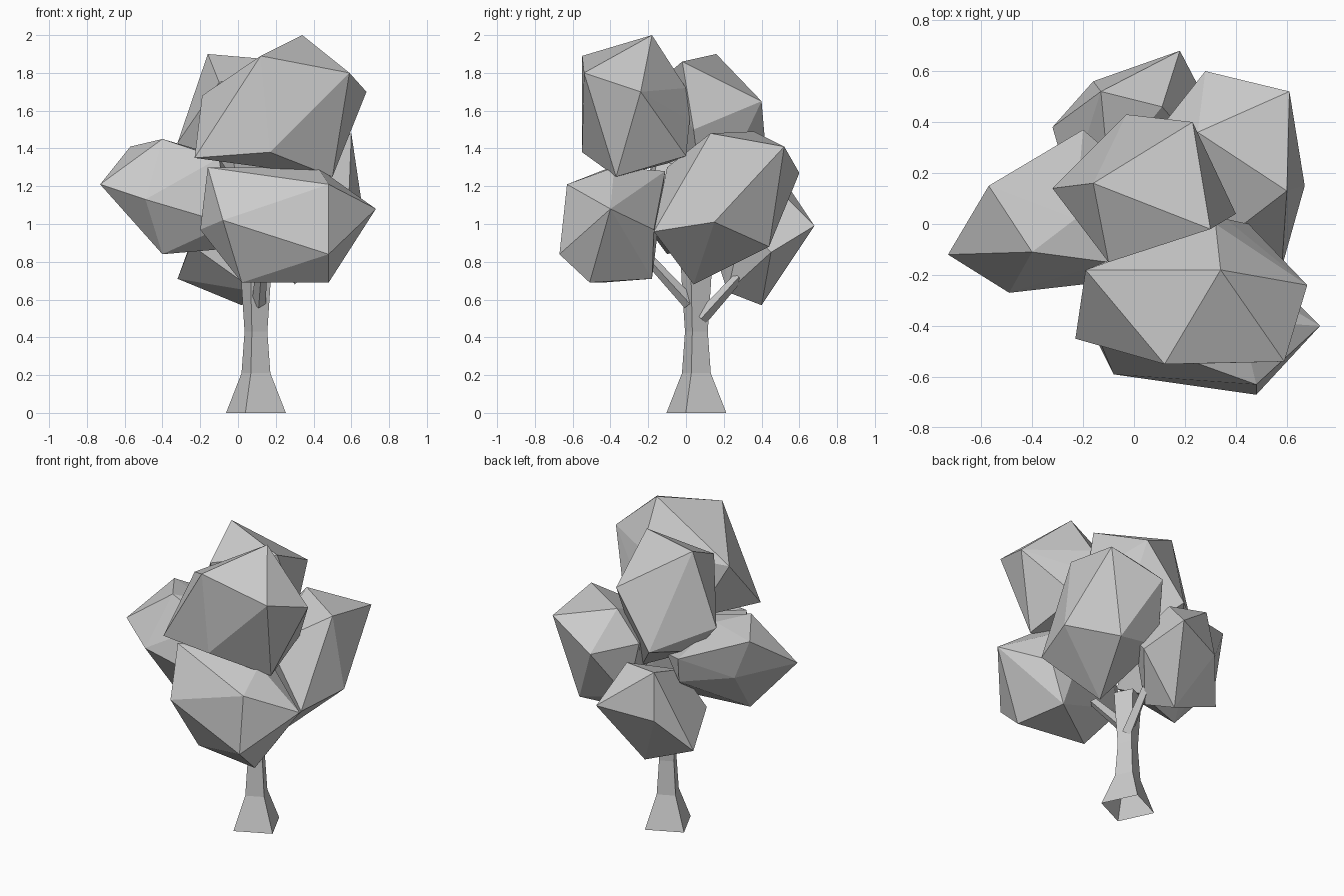
import bpy
import bmesh
import math
from mathutils import Vector

default = bpy.data.objects.get("Cube")
if default:
    bpy.data.objects.remove(default, do_unlink=True)

grey = bpy.data.materials.new("plain_grey")
grey.use_nodes = True
colour = (0.6, 0.6, 0.6, 1)
grey.diffuse_color = colour
grey.node_tree.nodes["Principled BSDF"].inputs["Base Color"].default_value = colour


def finish(name, bm):
    """Turn a bmesh into a flat-shaded grey object."""
    bmesh.ops.recalc_face_normals(bm, faces=bm.faces)
    mesh = bpy.data.meshes.new(name)
    bm.to_mesh(mesh)
    bm.free()
    mesh.materials.append(grey)
    part = bpy.data.objects.new(name, mesh)
    bpy.context.collection.objects.link(part)
    return part


def leaf_clump(name, *corners):
    """Faceted boulder of foliage stretched over a few corners."""
    bm = bmesh.new()
    for corner in corners:
        bm.verts.new(corner)
    hull = bmesh.ops.convex_hull(bm, input=bm.verts)
    loose = {v for v in hull["geom_interior"] if isinstance(v, bmesh.types.BMVert)}
    bmesh.ops.delete(bm, geom=list(loose), context="VERTS")
    return finish(name, bm)


def square_tube(name, rings, turn=0.0):
    """Four-sided limb through (centre, radius) rings, open at the foot."""
    bm = bmesh.new()
    axis = (Vector(rings[-1][0]) - Vector(rings[0][0])).normalized()
    frame = Vector((0, 0, 1)).rotation_difference(axis)
    loops = []
    for centre, radius in rings:
        loop = []
        for side in range(4):
            angle = turn + side * math.pi / 2
            spoke = Vector((math.cos(angle), math.sin(angle), 0)) * radius
            loop.append(bm.verts.new(Vector(centre) + frame @ spoke))
        loops.append(loop)
    for low, high in zip(loops, loops[1:]):
        for i in range(4):
            j = (i + 1) % 4
            bm.faces.new((low[i], low[j], high[j], high[i]))
    bm.faces.new(loops[-1])
    return finish(name, bm)


# Trunk: flared foot, narrow waist, widening into the crown
trunk_profile = [(0, 0.168), (0.21, 0.081), (0.43, 0.064), (0.7, 0.083), (0.78, 0.087)]
square_tube("trunk", [((0.095, 0.055, z), r) for z, r in trunk_profile],
            turn=math.atan2(-0.155, -0.055))

# Branches reaching from the trunk into the clumps
branches = {
    "front_branch": ((0.11, 0.02, 0.58), (0.13, -0.22, 0.84)),
    "back_branch": ((0.12, 0.08, 0.5), (0.14, 0.28, 0.72)),
}
for name, (start, end) in branches.items():
    square_tube(name, [(start, 0.037), (end, 0.027)])

# Foliage
leaf_clump("top_front_clump",
           (0.34, -0.18, 2), (0.12, -0.55, 1.89), (0.59, -0.54, 1.8),
           (0.68, -0.24, 1.7), (-0.19, -0.18, 1.68), (-0.23, -0.45, 1.35),
           (0.17, -0.55, 1.38), (0.5, -0.37, 1.25), (0.32, 0, 1.72),
           (0.36, 0.02, 1.55), (0.45, 0, 1.36), (0, -0.1, 1.32))

leaf_clump("lower_front_clump",
           (0.73, -0.4, 1.08), (0.48, -0.63, 1.21), (0.48, -0.67, 0.84),
           (-0.08, -0.59, 1.02), (0.48, -0.51, 0.69), (0.02, -0.44, 0.69),
           (0.4, -0.18, 0.71), (-0.16, -0.4, 1.3), (0.42, -0.38, 1.3),
           (0.25, -0.11, 1.28), (-0.2, -0.35, 0.97), (0.5, -0.17, 0.97))

leaf_clump("right_clump",
           (-0.73, -0.12, 1.21), (-0.57, 0.15, 1.41), (-0.4, -0.11, 1.45),
           (-0.2, 0.37, 1.28), (-0.49, -0.27, 1.13), (-0.4, -0.1, 0.84),
           (-0.05, 0, 0.87), (-0.05, -0.22, 1), (-0.1, -0.15, 1.35),
           (-0.18, 0.33, 1.11), (0, 0.2, 1.2), (-0.47, 0.165, 1.15),
           (-0.23, 0.02, 1.4))

leaf_clump("low_back_clump",
           (0.18, 0.68, 0.99), (-0.16, 0.56, 0.93), (-0.13, 0.52, 1.23),
           (0.11, 0.46, 1.21), (-0.32, 0.38, 0.71), (0.02, 0.4, 0.57),
           (-0.25, 0.14, 0.89), (0.3, 0.45, 0.85), (0.1, 0.22, 0.64),
           (-0.1, 0.2, 1.12), (0.25, 0.3, 1))

leaf_clump("left_back_clump",
           (0.6, 0.13, 1.48), (0.61, 0.52, 1.41), (0.28, 0.6, 1.27),
           (0.67, 0.15, 1.01), (0.58, -0.17, 0.96), (0.25, 0.36, 1.49),
           (0.47, 0.44, 0.88), (0.3, 0.04, 0.68), (0.15, 0.4, 0.95),
           (0.09, 0.36, 1.3), (0.3, -0.1, 1.3))

leaf_clump("top_back_clump",
           (-0.16, 0.16, 1.9), (0.23, 0.4, 1.65), (-0.03, 0.43, 1.3),
           (-0.32, 0.14, 1.43), (-0.1, -0.15, 1.75), (0.3, -0.02, 1.86),
           (-0.2, 0.2, 1.27), (0.25, 0.1, 1.02), (0, 0, 1.2),
           (0.4, 0.04, 1.5))
